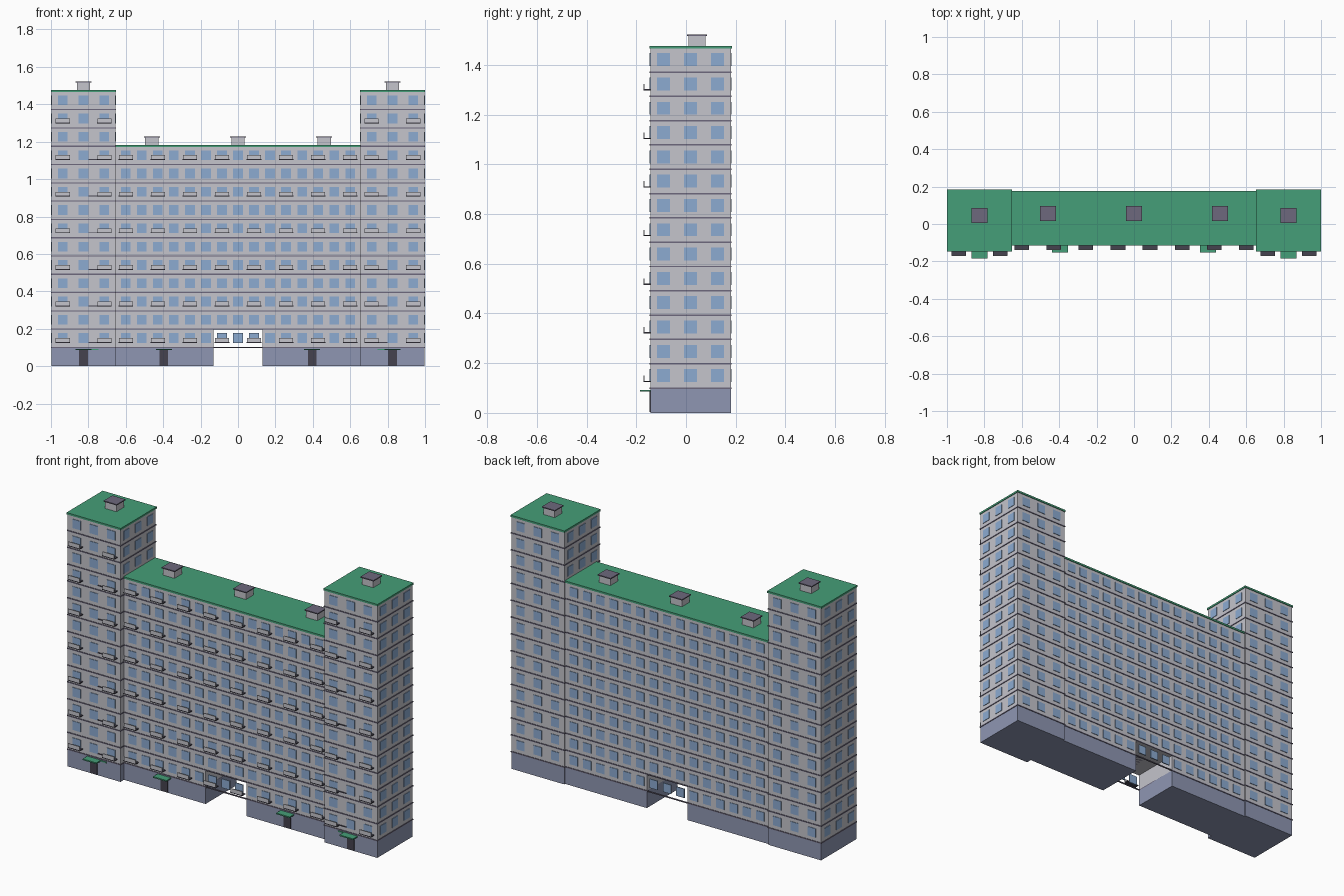
import bpy, bmesh
from mathutils import Matrix, Vector

if "Cube" in bpy.data.objects:
    bpy.data.objects.remove(bpy.data.objects["Cube"], do_unlink=True)


def material(name, srgb):
    col = [((c + 0.055) / 1.055) ** 2.4 for c in srgb] + [1]
    m = bpy.data.materials.new(name)
    m.use_nodes = True
    m.diffuse_color = col
    m.node_tree.nodes["Principled BSDF"].inputs["Base Color"].default_value = col
    return m


WALL = material("pale grey wall", (0.77, 0.77, 0.80))
BASE = material("slate base", (0.56, 0.59, 0.70))
GLASS = material("blue glass", (0.55, 0.67, 0.82))
GREEN = material("green roof", (0.27, 0.62, 0.47))
TRIM = material("purple grey trim", (0.43, 0.41, 0.49))
DARK = material("dark slab", (0.27, 0.26, 0.31))


class Part:
    """Collects boxes into one named object."""

    def __init__(self, name, mat):
        self.name, self.mat, self.bm = name, mat, bmesh.new()

    def box(self, x, y, z):
        """Box from (low, high) pairs."""
        lo, hi = Vector((x[0], y[0], z[0])), Vector((x[1], y[1], z[1]))
        bmesh.ops.create_cube(self.bm, size=1, matrix=Matrix.Translation((lo + hi) / 2)
                              @ Matrix.Diagonal(hi - lo).to_4x4())

    def finish(self):
        me = bpy.data.meshes.new(self.name)
        self.bm.to_mesh(me)
        self.bm.free()
        me.materials.append(self.mat)
        bpy.context.collection.objects.link(bpy.data.objects.new(self.name, me))


def around(c, w):
    return (c - w / 2, c + w / 2)


def span(s, a, b):
    """Mirror an x range for side s."""
    return (min(s * a, s * b), max(s * a, s * b))


base, walls = Part("base", BASE), Part("walls", WALL)
bands, windows = Part("floor_bands", TRIM), Part("windows", GLASS)
roofs, canopies = Part("roofs", GREEN), Part("door_canopies", GREEN)
slabs, panels = Part("balcony_slabs", DARK), Part("balcony_panels", WALL)
doors, ledges = Part("doors", DARK), Part("wall_ledges", DARK)
vents, caps = Part("roof_vents", WALL), Part("roof_vent_caps", TRIM)

Z0, FLOOR = 0.1, 0.0978
TX0, TX1, TXC = 0.656, 0.996, 0.826      # tower extent and middle
TY, MY = (-0.143, 0.181), (-0.111, 0.173)
GATE = 0.131
TOWER_FLOORS, MAIN_FLOORS = 14, 11
WIN, PROUD, LIP = 0.052, 0.003, 0.003
tower_top, main_top = Z0 + FLOOR * TOWER_FLOORS, Z0 + FLOOR * MAIN_FLOORS
gate_top = Z0 + FLOOR - 0.003


def grow(r, d=LIP):
    return (r[0] - d, r[1] + d)


def window_pair(x, ys, z):
    """Panes on the front and back walls."""
    windows.box(around(x, WIN), (ys[0] - PROUD, ys[0] + PROUD), around(z, WIN))
    windows.box(around(x, WIN), (ys[1] - PROUD, ys[1] + PROUD), around(z, WIN))


def balcony(x, y, z):
    slabs.box(around(x, 0.078), (y - 0.028, y), (z, z + 0.005))
    panels.box(around(x, 0.075), (y - 0.028, y - 0.024), (z + 0.005, z + 0.026))


def entrance(x, y):
    doors.box(around(x, 0.046), (y - 0.004, y + 0.002), (0.003, 0.086))
    canopies.box(around(x, 0.087), (y - 0.042, y), (0.086, 0.093))


def vent(x, y, z):
    vents.box(around(x, 0.072), around(y, 0.068), (z, z + 0.043))
    caps.box(around(x, 0.084), around(y, 0.08), (z + 0.042, z + 0.048))


# Towers
for s in (-1, 1):
    tx = span(s, TX0, TX1)
    base.box(tx, TY, (0, Z0))
    walls.box(tx, TY, (Z0, tower_top))
    roofs.box(grow(tx, 0.004), grow(TY, 0.004), (tower_top - 0.004, tower_top + 0.007))
    vent(s * TXC, 0.045, tower_top + 0.005)
    entrance(s * TXC, TY[0])
    canopies.box(span(s, 0.745, TXC), (TY[0] - 0.004, TY[0]), (0.086, 0.093))
    for f in range(TOWER_FLOORS):
        z = Z0 + FLOOR * f
        bands.box(grow(tx), grow(TY), around(z, 0.006))
        for k in (-1, 0, 1):
            window_pair(s * TXC + k * 0.111, TY, z + 0.05)
            sides = [TX1] + ([TX0] if f >= MAIN_FLOORS else [])
            for x in sides:
                windows.box(around(s * x, PROUD * 2), around(0.018 + k * 0.108, WIN),
                            around(z + 0.05, WIN))
        if f % 2 == 0:
            for k in (-1, 1):
                balcony(s * TXC + k * 0.111, TY[0], z + 0.024)
            if f < MAIN_FLOORS:
                ledges.box(span(s, 0.677, 0.8), (TY[0] - 0.004, TY[0]), (z + 0.024, z + 0.029))

# Middle block with an open gateway
for s in (-1, 1):
    wing = span(s, GATE, TX0)
    base.box(wing, MY, (0, Z0))
    walls.box(wing, MY, (Z0, gate_top))
    bands.box(wing, grow(MY), around(Z0, 0.006))
    entrance(s * 0.396, MY[0])
walls.box((-TX0, TX0), MY, (gate_top, main_top))
for y in MY:
    bands.box((-GATE, GATE), around(y, LIP * 2), around(Z0, 0.006))
roofs.box((-TX0, TX0), grow(MY, 0.004), (main_top - 0.004, main_top + 0.007))
for x in (-0.46, 0, 0.46):
    vent(x, 0.055, main_top + 0.005)
for f in range(MAIN_FLOORS):
    z = Z0 + FLOOR * f
    if f:
        bands.box((-TX0, TX0), grow(MY), around(z, 0.006))
    for k in range(-7, 8):
        x = k * 0.0857
        window_pair(x, MY, z + 0.05)
        if f % 2 == 0 and k % 2:
            balcony(x, MY[0], z + 0.024)

for part in (base, walls, bands, windows, roofs, canopies, slabs, panels,
             doors, ledges, vents, caps):
    part.finish()
